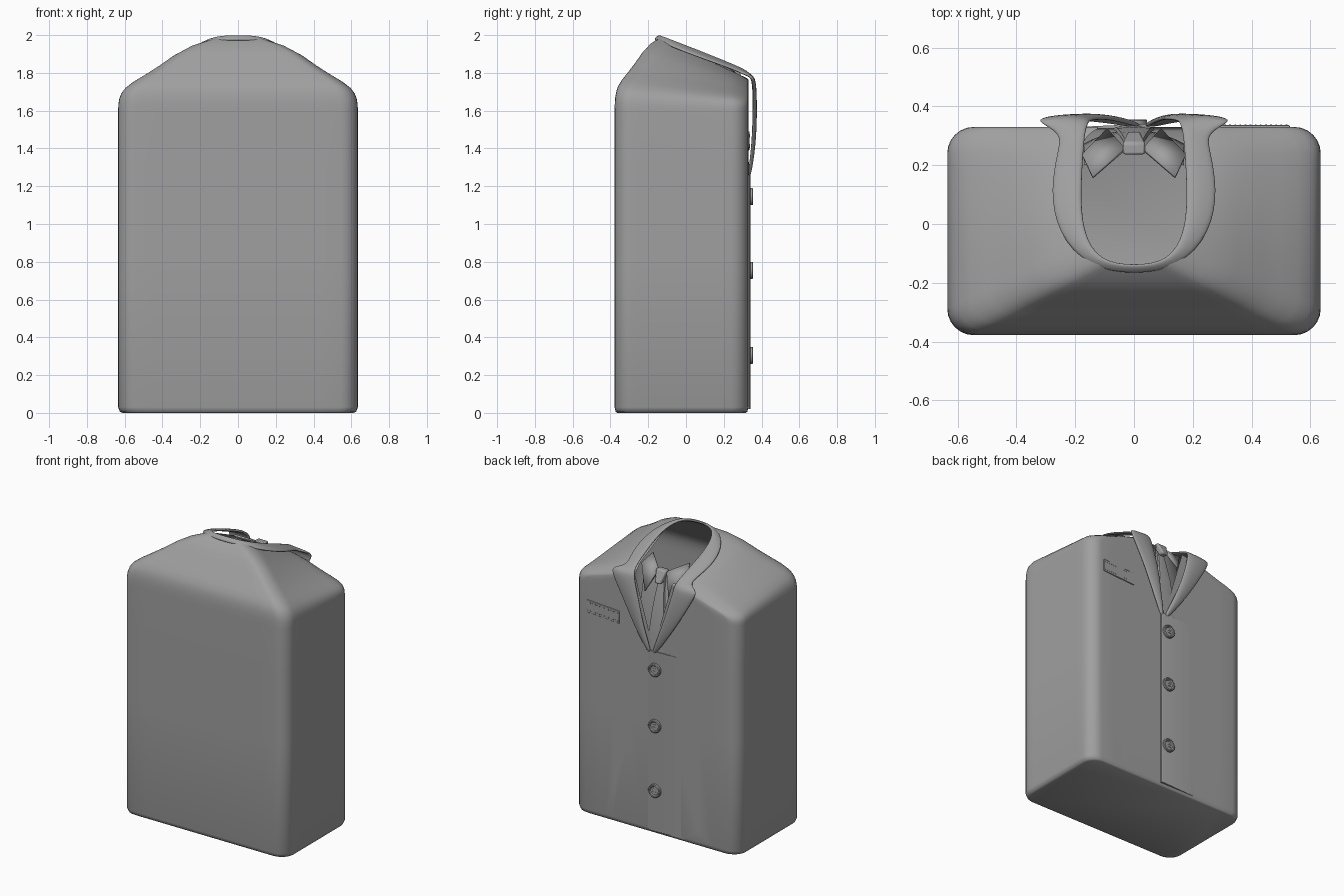
import bpy, bmesh, math
from mathutils import Vector

cube = bpy.data.objects.get("Cube")
if cube:
    bpy.data.objects.remove(cube)

grey = bpy.data.materials.new("grey cloth")
grey.use_nodes = True
colour = (0.35, 0.35, 0.35, 1)
grey.diffuse_color = colour
grey.node_tree.nodes["Principled BSDF"].inputs["Base Color"].default_value = colour


def finish(name, bm, angle=40, solid=0, subsurf=0, bevel=0):
    mesh = bpy.data.meshes.new(name)
    bm.to_mesh(mesh)
    bm.free()
    mesh.materials.append(grey)
    ob = bpy.data.objects.new(name, mesh)
    bpy.context.collection.objects.link(ob)
    if solid:
        mod = ob.modifiers.new("thickness", "SOLIDIFY")
        mod.thickness, mod.offset = solid, -1
    if bevel:
        mod = ob.modifiers.new("soft edge", "BEVEL")
        mod.width, mod.segments = bevel, 2
    if subsurf:
        mod = ob.modifiers.new("smooth", "SUBSURF")
        mod.levels = mod.render_levels = subsurf
    bpy.ops.object.select_all(action="DESELECT")
    ob.select_set(True)
    bpy.context.view_layer.objects.active = ob
    bpy.ops.object.shade_smooth_by_angle(angle=math.radians(angle))
    return ob


def loft(rows, closed=False):
    bm = bmesh.new()
    grid = [[bm.verts.new(p) for p in row] for row in rows]
    n = len(rows[0])
    for a, b in zip(grid, grid[1:]):
        for j in range(n if closed else n - 1):
            k = (j + 1) % n
            bm.faces.new((a[j], b[j], b[k], a[k]))
    return bm, grid


def prism(outline, y0, y1):
    """Extrude an (x, z) outline along y."""
    bm, grid = loft([[(x, y, z) for x, z in outline] for y in (y0, y1)], closed=True)
    for row in grid:
        bm.faces.new(row)
    bmesh.ops.recalc_face_normals(bm, faces=bm.faces)
    return bm


def ring(hx, y0, y1, r, side=10, arc=6):
    """Rounded rectangle as (x, y) points, evenly matched between sizes."""
    pts = []
    centres = [(hx - r, y1 - r), (r - hx, y1 - r), (r - hx, y0 + r), (hx - r, y0 + r)]
    for q, (cx, cy) in enumerate(centres):
        for i in range(arc + 1):
            a = math.pi / 2 * (q + i / arc)
            pts.append(Vector((cx + r * math.cos(a), cy + r * math.sin(a))))
        nx, ny = centres[(q + 1) % 4]
        a = math.pi / 2 * (q + 1)
        end = Vector((nx + r * math.cos(a), ny + r * math.sin(a)))
        start = pts[-1]
        pts += [start.lerp(end, i / side) for i in range(1, side)]
    return pts


# Jacket body: straight box below, shoulders blending into the sloped neck
outer = ring(0.635, -0.378, 0.33, 0.09)
neck = ring(0.18, -0.14, 0.33, 0.09)
rows = [[(p.x * s, p.y * s, z) for p in outer]
        for s, z in ((0.96, 0), (0.985, 0.006), (1, 0.03), (1, 0.8), (1, 1.3), (1, 1.6))]
shoulder = [(0.004, 0.1), (0.015, 0.19), (0.04, 0.27), (0.08, 0.34), (0.17, 0.43),
            (0.3, 0.53), (0.45, 0.65), (0.62, 0.8), (0.8, 0.92), (1, 1)]
for t, g in shoulder:
    row = []
    for p, n in zip(outer, neck):
        top = 1.985 - 0.46 * (n.y + 0.14)
        q = p.lerp(n, t)
        row.append((q.x, q.y, 1.6 + (top - 1.6) * g))
    rows.append(row)
bm, grid = loft(rows, closed=True)
bm.faces.new(grid[0])
bmesh.ops.recalc_face_normals(bm, faces=bm.faces)
if sum(f.normal.x * f.calc_center_median().x for f in bm.faces) < 0:
    bmesh.ops.reverse_faces(bm, faces=bm.faces)
# V opening in the front
tip = Vector((0.02, 0, 1.28))
normals = [Vector((s * 0.95, 0, -0.28)) for s in (1, -1)]
for no in normals:
    front = [f for f in bm.faces if f.calc_center_median().y > 0.25]
    geom = set(front) | {e for f in front for e in f.edges} | {v for f in front for v in f.verts}
    bmesh.ops.bisect_plane(bm, geom=list(geom), plane_co=tip, plane_no=no)
inside = [f for f in bm.faces if f.calc_center_median().y > 0.25
          and all((f.calc_center_median() - tip).dot(no) < 0 for no in normals)]
bmesh.ops.delete(bm, geom=inside, context="FACES")
finish("jacket_body", bm, 50)

# Lapels and collar: inner and outer edges, from the V tip round to the nape
edges = [
    ((0.00, 0.335, 1.26), (0.025, 0.335, 1.24)),
    ((0.055, 0.36, 1.42), (0.13, 0.358, 1.40)),
    ((0.10, 0.368, 1.58), (0.23, 0.365, 1.58)),
    ((0.14, 0.362, 1.72), (0.32, 0.365, 1.74)),
    ((0.15, 0.355, 1.775), (0.33, 0.355, 1.785)),
    ((0.16, 0.335, 1.80), (0.25, 0.31, 1.80)),
    ((0.168, 0.30, 1.825), (0.26, 0.26, 1.825)),
    ((0.18, 0.12, 1.90), (0.29, 0.12, 1.873)),
    ((0.175, -0.02, 1.955), (0.265, -0.03, 1.928)),
    ((0.12, -0.125, 1.995), (0.16, -0.15, 1.977)),
    ((0, -0.14, 2.0), (0, -0.178, 1.98)),
]
lean = [0.03, 0.015]


def station(i, side):
    a, b = (Vector((p[0] * side, p[1], p[2])) for p in edges[i])
    if i < len(lean):
        a.x += lean[i]
        b.x += lean[i]
    bulge = Vector((0, 0.012, 0)) if i < 5 else Vector((0, 0, 0.008))
    return [a, a.lerp(b, 0.3) + bulge, a.lerp(b, 0.7) + bulge * 0.7, b]


last = len(edges) - 1
rows = [station(i, 1) for i in range(last + 1)]
rows += [station(i, -1) for i in range(last - 1, -1, -1)]
bm, _ = loft(rows)
finish("lapels_and_collar", bm, 60, solid=0.016, subsurf=2)


# Shirt front, leaning back towards the throat
def shirt_y(x, z):
    return 0.32 - 0.075 * ((z - 1.28) / 0.52) ** 2 - 1.6 * x * x


rows = [[(x, shirt_y(x, z), z) for x in (0.17 * (1 - i / 6) for i in range(13))]
        for z in (1.26 + 0.06 * k for k in range(10))]
bm, _ = loft(rows)
finish("shirt_front", bm)

# Shirt collar wings
for side, name in ((1, "left"), (-1, "right")):
    pts = [(0.14, 0.155, 1.85), (0.03, 0.25, 1.80), (0.09, 0.315, 1.66), (0.175, 0.23, 1.80)]
    bm = bmesh.new()
    bm.faces.new([bm.verts.new((x * side, y, z)) for x, y, z in pts])
    bmesh.ops.triangulate(bm, faces=bm.faces)
    finish("shirt_collar_" + name, bm, solid=0.012 * side)

# Tie blade and knot
rows = [[(s * w, shirt_y(0, z) + d, z) for s, d in ((1, 0.0), (0.9, 0.01), (0, 0.014), (-0.9, 0.01), (-1, 0.0))]
        for z, w in ((1.27, 0.07), (1.4, 0.062), (1.55, 0.048), (1.68, 0.032), (1.76, 0.022))]
bm, _ = loft(rows)
finish("tie_blade", bm)
bm = bmesh.new()
bmesh.ops.create_cube(bm, size=1)
for v in bm.verts:
    w = 0.08 if v.co.z > 0 else 0.045
    v.co = (v.co.x * w, 0.275 + v.co.y * 0.045 - v.co.z * 0.04, 1.775 + v.co.z * 0.085)
finish("tie_knot", bm, bevel=0.01)

# Overlapping front edge of the jacket
profile = [(-0.3, 0.325), (0.043, 0.341), (0.055, 0.337), (0.055, 0.325)]
bm, grid = loft([[(x, y, z) for x, y in profile] for z in (0.02, 1.27)], closed=True)
for row in grid:
    bm.faces.new(row)
bmesh.ops.recalc_face_normals(bm, faces=bm.faces)
finish("front_overlap", bm, 30)

# Breast pocket with stitches
finish("breast_pocket", prism([(0.28, 1.39), (0.53, 1.405), (0.53, 1.49), (0.28, 1.475)],
                              0.325, 0.336), bevel=0.003)
bm = bmesh.new()
for i in range(14):
    for z in (1.405, 1.46):
        made = bmesh.ops.create_cube(bm, size=0.006)
        x = 0.292 + i * 0.0174
        bmesh.ops.translate(bm, verts=made["verts"], vec=(x, 0.335, z + (x - 0.28) * 0.06))
finish("pocket_stitches", bm)

# Buttons: raised rim, dished face and four thread dots
rim = [(0.045, 0.332), (0.045, 0.352), (0.04, 0.356), (0.033, 0.355), (0.028, 0.349), (0.001, 0.349)]
for n, zc in enumerate((1.145, 0.755, 0.305)):
    turn = [2 * math.pi * k / 28 for k in range(28)]
    bm, grid = loft([[(r * math.cos(a), y, zc + r * math.sin(a)) for a in turn] for r, y in rim], closed=True)
    bm.faces.new(grid[-1])
    bmesh.ops.recalc_face_normals(bm, faces=bm.faces)
    for sx in (-1, 1):
        for sz in (-1, 1):
            made = bmesh.ops.create_cube(bm, size=0.009)
            bmesh.ops.translate(bm, verts=made["verts"], vec=(sx * 0.009, 0.347, zc + sz * 0.009))
    finish("button_%d" % (n + 1), bm, 35)
